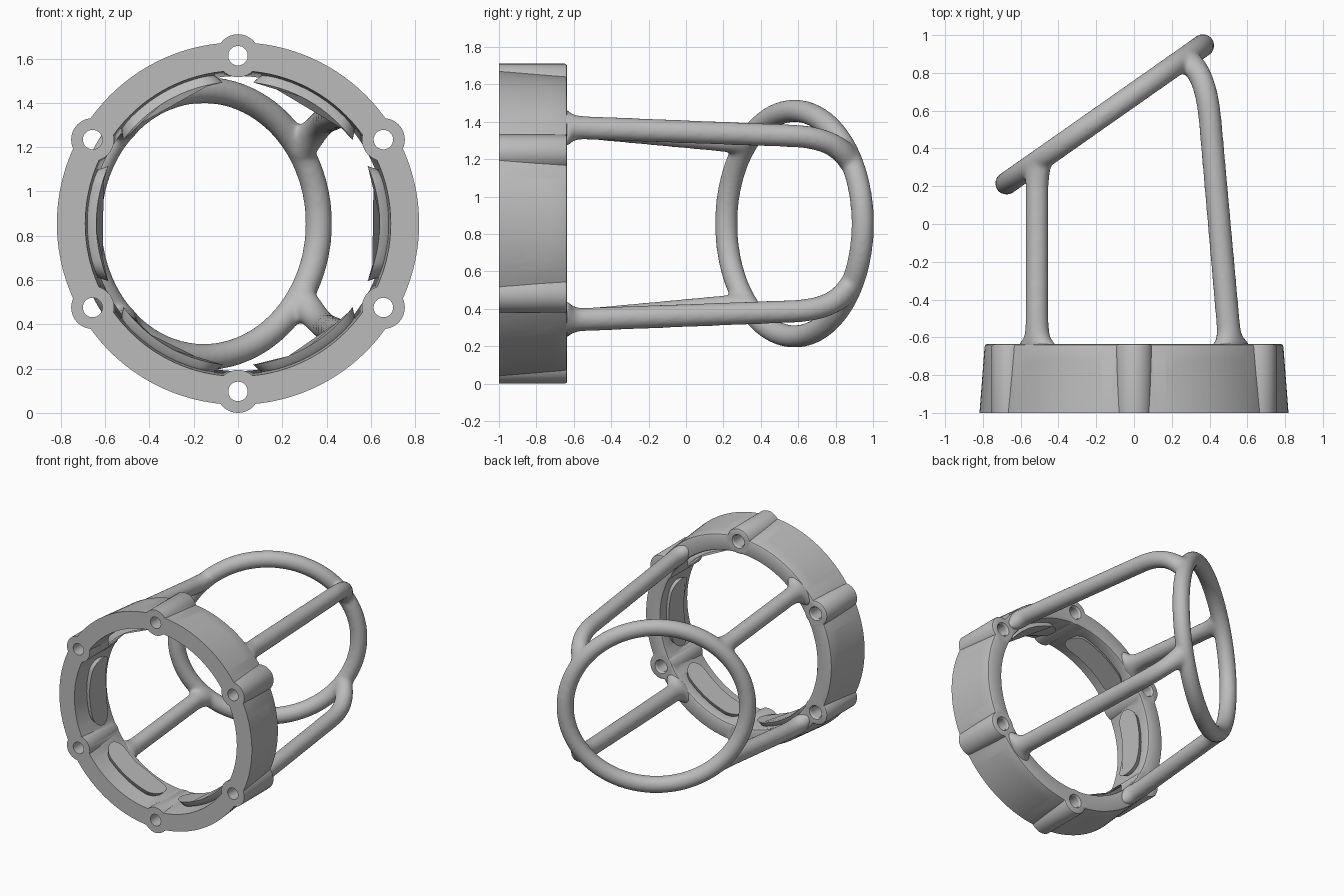
import bpy, bmesh, math
from mathutils import Vector
from mathutils.geometry import interpolate_bezier

cube = bpy.data.objects.get("Cube")
if cube:
    bpy.data.objects.remove(cube, do_unlink=True)

MID = 0.855              # height of the collar axis
FRONT, BACK = -1.0, -0.635
LUG_R = 0.758            # bolt circle radius

grey = bpy.data.materials.new("plain grey")
grey.use_nodes = True
COLOUR = (0.5, 0.5, 0.5, 1)
grey.diffuse_color = COLOUR
grey.node_tree.nodes["Principled BSDF"].inputs["Base Color"].default_value = COLOUR


def finish(name, bm):
    bmesh.ops.recalc_face_normals(bm, faces=bm.faces)
    mesh = bpy.data.meshes.new(name)
    bm.to_mesh(mesh)
    bm.free()
    mesh.materials.append(grey)
    obj = bpy.data.objects.new(name, mesh)
    bpy.context.collection.objects.link(obj)
    return obj


def skin(bm, rings, closed=False):
    """Bridge equal rings of points; cap the ends unless closed."""
    loops = [[bm.verts.new(p) for p in ring] for ring in rings]
    n = len(loops[0])
    pairs = list(zip(loops, loops[1:])) + ([(loops[-1], loops[0])] if closed else [])
    for one, two in pairs:
        for i in range(n):
            j = (i + 1) % n
            bm.faces.new((one[i], one[j], two[j], two[i]))
    if not closed:
        bm.faces.new(loops[0])
        bm.faces.new(loops[-1])


def tube(bm, path, axis, closed=False, sides=24):
    """Sweep an oval along (point, radius along axis, radius across)."""
    rings, n = [], len(path)
    for i, (p, ra, rb) in enumerate(path):
        after = path[(i + 1) % n if closed else min(i + 1, n - 1)][0]
        before = path[i - 1 if closed else max(i - 1, 0)][0]
        t = (after - before).normalized()
        a = (axis - t * axis.dot(t)).normalized()
        b = t.cross(a)
        turns = [2 * math.pi * k / sides for k in range(sides)]
        rings.append([p + a * ra * math.cos(w) + b * rb * math.sin(w) for w in turns])
    skin(bm, rings, closed)


def modify(obj, kind, **settings):
    mod = obj.modifiers.new(kind.title(), kind)
    for key, value in settings.items():
        setattr(mod, key, value)
    bpy.context.view_layer.objects.active = obj
    bpy.ops.object.modifier_apply(modifier=mod.name)


def boolean(obj, other, operation):
    modify(obj, "BOOLEAN", object=other, operation=operation, solver="EXACT")
    bpy.data.objects.remove(other, do_unlink=True)


def shade(obj, degrees):
    bpy.ops.object.select_all(action="DESELECT")
    obj.select_set(True)
    bpy.context.view_layer.objects.active = obj
    bpy.ops.object.shade_smooth_by_angle(angle=math.radians(degrees))


# Collar: tapered band with softened back edges
profile = [(0.69, FRONT), (0.818, FRONT), (0.791, BACK - 0.015), (0.787, BACK - 0.005),
           (0.777, BACK), (0.68, BACK), (0.67, BACK - 0.005), (0.666, BACK - 0.015)]
bm = bmesh.new()
steps = 120
turns = [2 * math.pi * i / steps for i in range(steps)]
skin(bm, [[(r * math.cos(w), y, MID + r * math.sin(w)) for r, y in profile]
          for w in turns], closed=True)
collar = finish("collar", bm)

lug_angles = [math.radians(30 + 60 * i) for i in range(6)]
slot_angles = [math.radians(60 * i) for i in range(6)]


def cylinders(name, stations):
    """Six round bars on the bolt circle from (y, radius) stations."""
    bm = bmesh.new()
    for w in lug_angles:
        cx, cz = LUG_R * math.cos(w), MID + LUG_R * math.sin(w)
        skin(bm, [[(cx + r * math.cos(k * math.pi / 20), y, cz + r * math.sin(k * math.pi / 20))
                   for k in range(40)] for y, r in stations])
    return finish(name, bm)


# Bolt lugs and their holes
boolean(collar, cylinders("lugs", [(FRONT, 0.097), (BACK - 0.012, 0.097),
                                   (BACK - 0.004, 0.093), (BACK, 0.085)]), "UNION")
boolean(collar, cylinders("bolt_holes", [(FRONT - 0.1, 0.044), (BACK - 0.012, 0.044),
                                         (BACK, 0.052), (BACK + 0.01, 0.06)]), "DIFFERENCE")

# Rounded slots with flared lips, following the curve of the band
bm = bmesh.new()
lips = [(0.64, 0.035), (0.67, 0.022), (0.685, 0.008), (0.70, 0), (0.775, 0),
        (0.79, 0.006), (0.80, 0.016), (0.82, 0.036)]
for w in slot_angles:
    out = Vector((math.cos(w), 0, math.sin(w)))
    side = Vector((-math.sin(w), 0, math.cos(w)))
    rings = []
    for radius, grow in lips:
        ring = []
        for end in (1, -1):
            for k in range(17):
                v = math.pi * (k / 16 - 0.5)
                r = 0.055 + grow
                s = end * (0.17 + r * math.cos(v))
                y = -0.797 + end * r * math.sin(v)
                depth = math.sqrt(radius ** 2 - s ** 2)
                ring.append(out * depth + side * s + Vector((0, y, MID)))
        # extra points along the straight runs keep them on the curve
        dense = []
        for i, p in enumerate(ring):
            q = ring[(i + 1) % len(ring)]
            dense.append(p)
            if (q - p).length > 0.2:
                for f in range(1, 10):
                    m = p.lerp(q, f / 10)
                    s = m.dot(side) - MID * side.z
                    dense.append(out * math.sqrt(radius ** 2 - s ** 2) + side * s
                                 + Vector((0, m.y, MID)))
        rings.append(dense)
    skin(bm, rings)
boolean(collar, finish("slots", bm), "DIFFERENCE")
shade(collar, 30)

# Tilted hoop
T = 0.061
centre = Vector((-0.155, 0.58, MID))
along = Vector((0.52, 0.365, 0))
normal = Vector((-along.y, along.x, 0)).normalized()
bm = bmesh.new()
tube(bm, [(centre + along * math.cos(w) + Vector((0, 0, 0.603 * math.sin(w))), T, T)
          for w in turns], normal, closed=True)

# Struts: flared feet on the collar, blended ends on the hoop
foot = [(-0.665, 0.13, 0.062), (-0.632, 0.122, 0.064), (-0.615, 0.092, 0.064),
        (-0.595, 0.075, 0.063), (-0.56, 0.065, T)]
for s in (1, -1):
    left = [(Vector((-0.513, y, MID + s * 0.513)), a, b) for y, a, b in foot]
    left += [(Vector((-0.513, y, MID + s * z)), a, T) for y, z, a in
             ((-0.5, 0.51, T), (0.2, 0.445, T), (0.25, 0.441, 0.068),
              (0.28, 0.438, 0.08), (0.32, 0.435, 0.085))]
    tube(bm, left, Vector((1, 0, s)).normalized())

    right = [(Vector((0.505 - 0.09 * (y + 0.6), y, MID + s * 0.513)), a, b) for y, a, b in foot]
    bend = interpolate_bezier(Vector((0.403, 0.55, MID + s * 0.47)),
                              Vector((0.385, 0.73, MID + s * 0.465)),
                              Vector((0.35, 0.82, MID + s * 0.42)),
                              Vector((0.27, 0.878, MID + s * 0.335)), 14)
    right += [(p, T + 0.016 * max(0, i - 7) / 6, T) for i, p in enumerate(bend)]
    tube(bm, right, Vector((1, 0, -s)).normalized())

frame = finish("hoop_and_struts", bm)
modify(frame, "REMESH", mode="VOXEL", voxel_size=0.011)
modify(frame, "SMOOTH", factor=0.5, iterations=18)
shade(frame, 60)
